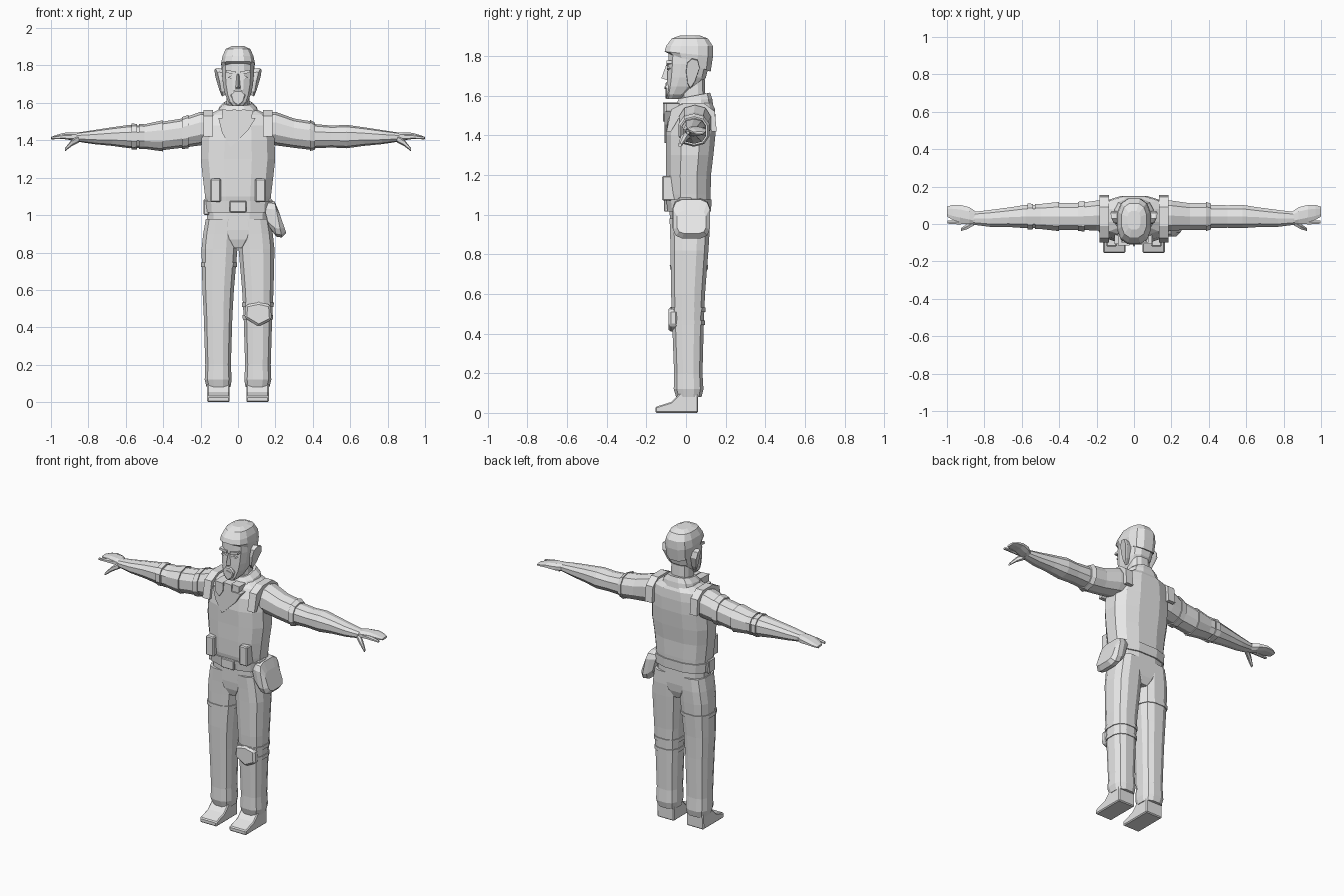
import bpy, bmesh, math
from mathutils import Vector

grey = bpy.data.materials.new("plain_grey")
grey.diffuse_color = (0.8, 0.8, 0.8, 1)


def make(name, verts, faces, bevel=0.0):
    me = bpy.data.meshes.new(name)
    me.from_pydata([tuple(v) for v in verts], [], faces)
    bm = bmesh.new()
    bm.from_mesh(me)
    bmesh.ops.recalc_face_normals(bm, faces=bm.faces)
    bm.to_mesh(me)
    bm.free()
    me.materials.append(grey)
    ob = bpy.data.objects.new(name, me)
    bpy.context.collection.objects.link(ob)
    if bevel:
        m = ob.modifiers.new("bevel", 'BEVEL')
        m.width, m.segments = bevel, 1
    return ob


def loft(name, rings):
    n = len(rings[0])
    verts = [v for r in rings for v in r]
    faces = [(k * n + i, k * n + (i + 1) % n, (k + 1) * n + (i + 1) % n, (k + 1) * n + i)
             for k in range(len(rings) - 1) for i in range(n)]
    faces += [tuple(range(n)), tuple(range(len(verts) - n, len(verts)))]
    return make(name, verts, faces)


def unit(n, p):
    # rounded-square outline
    out = []
    for i in range(n):
        a = 2 * math.pi * (i + 0.5) / n
        c, s = math.cos(a), math.sin(a)
        out.append((math.copysign(abs(c) ** p, c), math.copysign(abs(s) ** p, s)))
    m = max(abs(c) for c, s in out)
    return [(c / m, s / m) for c, s in out]


def level(x0, x1, y0, y1, z, n=12, p=0.75, tilt=0.0):
    # horizontal ring; tilt raises the front edge and lowers the back
    return [Vector(((x0 + x1) / 2 + (x1 - x0) / 2 * c, (y0 + y1) / 2 + (y1 - y0) / 2 * s,
                    z - tilt * s)) for c, s in unit(n, p)]


def column(name, secs, **kw):
    return loft(name, [level(-w, w, y0, y1, z, **kw) for z, w, y0, y1 in secs])


def limb(name, side, secs, n=10, p=0.85):
    return loft(name, [[Vector((side * x, y + ry * c, z + rz * s)) for c, s in unit(n, p)]
                       for x, y, z, ry, rz in secs])


def prism(name, pts, a, b, axis='y', bevel=0.0):
    # outline extruded along y (points are x, z) or along x (points are y, z)
    put = (lambda u, w, t: (u, t, w)) if axis == 'y' else (lambda u, w, t: (t, u, w))
    n = len(pts)
    verts = [put(u, w, t) for t in (a, b) for u, w in pts]
    faces = [tuple(range(n)), tuple(range(n, 2 * n))]
    faces += [(i, (i + 1) % n, n + (i + 1) % n, n + i) for i in range(n)]
    return make(name, verts, faces, bevel)


def box(name, x0, x1, y0, y1, z0, z1, bevel=0.0):
    return prism(name, [(x0, z0), (x1, z0), (x1, z1), (x0, z1)], y0, y1, 'y', bevel)


def at(secs, t):
    # section blended at position t along a limb
    for a, b in zip(secs, secs[1:]):
        if min(a[0], b[0]) <= t <= max(a[0], b[0]):
            f = (t - a[0]) / (b[0] - a[0])
            return [u + (v - u) * f for u, v in zip(a, b)]


# torso, pelvis and belt
torso = [(1.03, .17, -.085, .12), (1.10, .176, -.098, .124), (1.20, .188, -.10, .126),
         (1.30, .199, -.10, .138), (1.40, .195, -.102, .148), (1.48, .188, -.09, .15),
         (1.535, .165, -.06, .145), (1.565, .10, -.035, .13)]
column("torso", torso)
column("pelvis", [(.825, .045, -.06, .095), (.87, .11, -.075, .112), (.92, .165, -.08, .118),
                  (1.04, .168, -.083, .118)])
column("belt", [(1.015, .177, -.093, .126), (1.075, .182, -.10, .129)])
box("belt_buckle", -.045, .045, -.11, -.09, 1.015, 1.075, .004)

# legs: z, inner x, outer x, front y, back y
leg = [(.98, .0, .172, -.083, .118), (.90, .0, .186, -.08, .118), (.82, .003, .195, -.078, .113),
       (.60, .022, .190, -.075, .096), (.46, .03, .183, -.07, .09), (.20, .038, .175, -.06, .083),
       (.12, .034, .178, -.062, .088), (.08, .04, .168, -.05, .078)]
foot = [(-.155, 0), (.06, 0), (.062, .10), (-.03, .10), (-.075, .055), (-.155, .03)]
for s, tag in ((-1, "right"), (1, "left")):
    def leg_ring(z, g=0.0):
        _, a, b, y0, y1 = at(leg, z)
        return level(s * (a - g), s * (b + g), y0 - g, y1 + g, z, p=.75)
    loft(tag + "_leg", [leg_ring(r[0]) for r in leg])
    prism(tag + "_shoe", foot, s * .045, s * .165, 'x', .006)
    straps = (.455, .52) if s > 0 else (.735,)
    for i, z in enumerate(straps):
        loft(f"{tag}_leg_strap_{i}", [leg_ring(z - .012, .005), leg_ring(z + .012, .005)])
prism("knee_pad", [(.035, .45), (.11, .405), (.18, .44), (.175, .52), (.11, .535), (.04, .52)],
      -.088, -.04, 'y', .012)

# hip bag and belt pouches
bag = [(x, y0, y1, z0, z1) for x, y0, y1, z0, z1 in
       ((.15, -.06, .11, .93, 1.07), (.185, -.068, .122, .885, 1.08),
        (.215, -.066, .12, .88, 1.075), (.238, -.045, .10, .905, 1.02))]
loft("hip_bag", [[Vector((x + .02 * -s, (y0 + y1) / 2 + (y1 - y0) / 2 * c,
                          (z0 + z1) / 2 + (z1 - z0) / 2 * s))
                  for c, s in unit(12, .5)] for x, y0, y1, z0, z1 in bag])
for s, tag in ((-1, "right"), (1, "left")):
    box(tag + "_belt_pouch", s * .092, s * .148, -.12, -.05, 1.07, 1.195, .006)
    box(tag + "_side_clip", s * .155, s * .184, -.04, .03, 1.0, 1.085, .006)

# arms: x, y, z, half depth, half height
arm = [(.13, .045, 1.465, .08, .075), (.20, .045, 1.463, .08, .086), (.30, .04, 1.438, .071, .075),
       (.40, .04, 1.424, .071, .073), (.41, .04, 1.422, .062, .062), (.50, .04, 1.42, .060, .056),
       (.58, .04, 1.42, .062, .06), (.67, .036, 1.42, .052, .048), (.77, .03, 1.417, .045, .036),
       (.86, .03, 1.417, .034, .023)]
hand = [(.84, .03, 1.417, .032, .022), (.88, .045, 1.42, .045, .023), (.93, .056, 1.424, .046, .016),
        (.97, .062, 1.419, .04, .010), (1.0, .066, 1.412, .026, .006)]
finger = [(.875, .015, 1.418, .014, .014), (.94, .010, 1.418, .012, .010), (.998, .010, 1.412, .008, .006)]
thumb = [(.85, .012, 1.408, .016, .018), (.89, -.012, 1.385, .015, .015), (.925, -.03, 1.35, .008, .008)]
for s, tag in ((-1, "right"), (1, "left")):
    limb(tag + "_arm", s, arm)
    limb(tag + "_hand", s, hand, 8)
    limb(tag + "_forefinger", s, finger, 6)
    limb(tag + "_thumb", s, thumb, 6)
    bands = ((.385, .412),) if s > 0 else ((.265, .30), (.40, .50), (.50, .53), (.54, .57))
    for i, (x0, x1) in enumerate(bands):
        limb(f"{tag}_sleeve_band_{i}", s,
             [(x, y, z, ry + .007, rz + .007) for x, y, z, ry, rz in (at(arm, x0), at(arm, x1))])
    # shoulder strap wrapped over the vest
    prism(tag + "_shoulder_strap", [(-.075, 1.42), (-.098, 1.42), (-.075, 1.53), (-.01, 1.562),
          (.09, 1.562), (.145, 1.52), (.155, 1.42), (.13, 1.42), (.07, 1.53), (-.01, 1.53)],
          s * .135, s * .185, 'x')

# neck, collar and scarf
column("neck", [(1.52, .065, -.025, .10), (1.68, .058, -.02, .095)])
loft("collar", [level(-.115, .115, -.065, .14, 1.53), level(-.10, .10, -.045, .132, 1.575, tilt=-.01),
                level(-.072, .072, -.035, .122, 1.60, tilt=-.015)])
prism("scarf_bib", [(-.105, 1.52), (-.085, 1.44), (-.04, 1.362), (.055, 1.455), (.095, 1.52)],
      -.108, -.03)
for i, (x, z, w) in enumerate(((-.055, 1.47, .03), (.0, 1.45, .03), (.05, 1.485, .028))):
    prism(f"scarf_fold_{i}", [(x - w, 1.565), (x - w * .9, z + .03), (x, z), (x + w * .9, z + .04),
                              (x + w, 1.56)], -.116 + .008 * i, -.03)

# head
column("head", [(1.583, .03, -.094, -.03), (1.605, .052, -.098, .01), (1.645, .069, -.096, .06),
                (1.69, .079, -.094, .10), (1.76, .086, -.09, .118), (1.82, .084, -.088, .125),
                (1.86, .07, -.07, .11)])
loft("hair", [level(-.084, .084, -.085, .124, 1.765, tilt=.045),
              level(-.090, .090, -.108, .136, 1.81, tilt=.012),
              level(-.083, .083, -.10, .135, 1.85, tilt=.0),
              level(-.066, .066, -.072, .11, 1.888), level(-.035, .035, -.03, .07, 1.903)])
make("nose", [(-.008, -.085, 1.755), (.008, -.085, 1.755), (-.018, -.085, 1.675), (.018, -.085, 1.675),
              (0, -.124, 1.688), (0, -.10, 1.755)],
     [(0, 1, 3, 2), (0, 2, 4, 5), (1, 5, 4, 3), (2, 3, 4), (0, 5, 1)])
prism("beard", [(-.042, 1.645), (-.03, 1.605), (0, 1.58), (.03, 1.605), (.042, 1.645), (.02, 1.668),
                (-.02, 1.668)], -.104, -.06, 'y', .006)
prism("mouth", [(-.022, 1.638), (0, 1.632), (.022, 1.638), (0, 1.646)], -.108, -.08)
for s, tag in ((-1, "right"), (1, "left")):
    prism(tag + "_brow", [(s * .012, 1.752), (s * .066, 1.762), (s * .064, 1.776), (s * .012, 1.768)],
          -.098, -.05)
    prism(tag + "_eye", [(s * .018, 1.735), (s * .036, 1.728), (s * .055, 1.737), (s * .036, 1.746)],
          -.095, -.07)
    # ear leaning outward toward the top
    rim = [(0.0, 1.72), (.005, 1.765), (.03, 1.788), (.06, 1.78), (.07, 1.74), (.045, 1.67),
           (.022, 1.635), (.008, 1.66)]
    loft(tag + "_ear", [[Vector((s * (base + lean * ((z - 1.64) * .28 + .35 * y)), y0 + (y - y0) * k,
                                 1.71 + (z - 1.71) * k)) for y, z in rim]
                        for y0, base, lean, k in ((.03, .065, 0, .85), (.03, .078, .6, 1), (.03, .084, .7, .95))])
